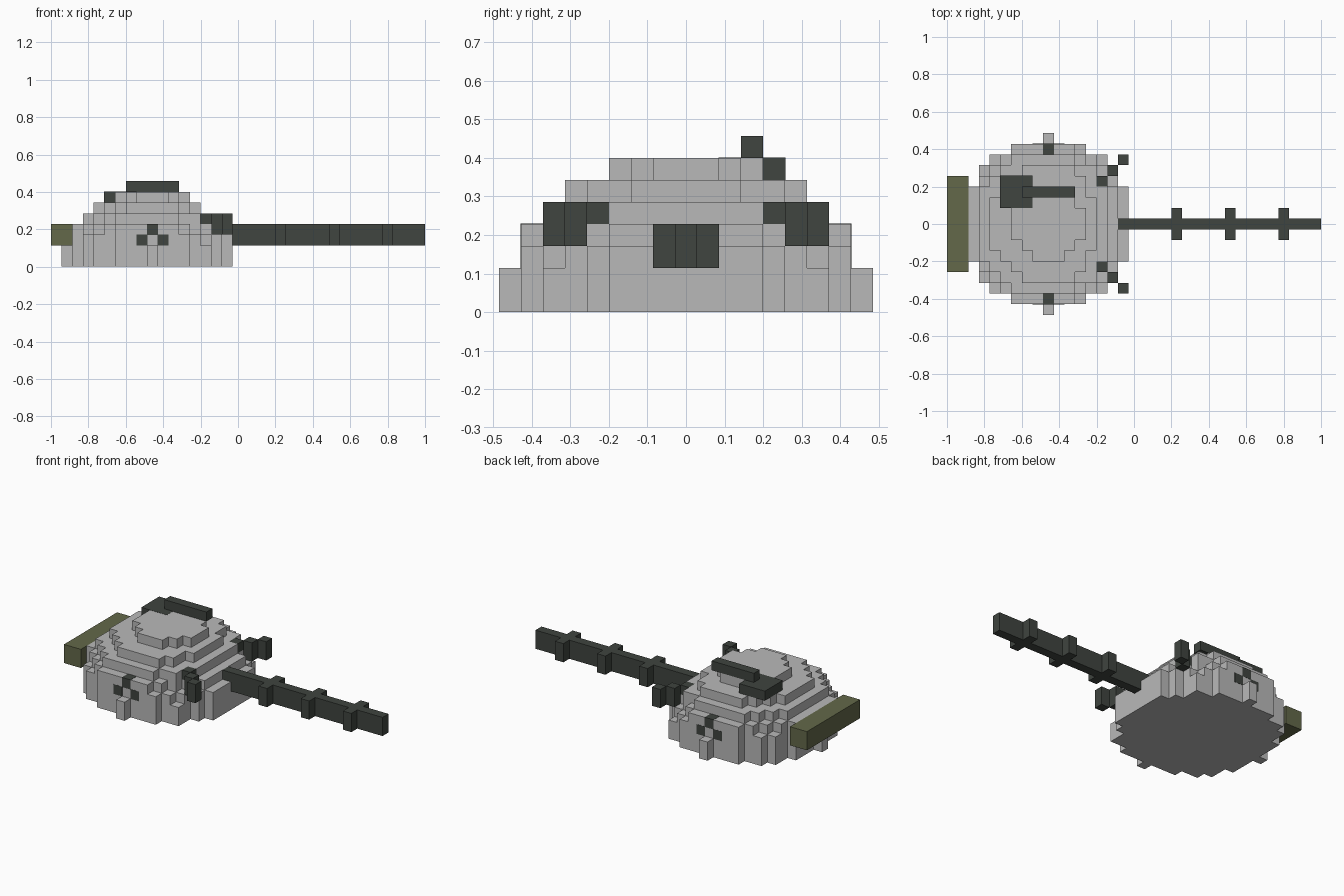
import bpy
import bmesh

U = 2 / 35          # block size
CX = -1 + 9.5 * U   # centre column of the round hull

cube = bpy.data.objects.get("Cube")
if cube:
    bpy.data.objects.remove(cube, do_unlink=True)


def material(name, rgb):
    m = bpy.data.materials.new(name)
    m.use_nodes = True
    m.diffuse_color = (*rgb, 1)
    bsdf = next(n for n in m.node_tree.nodes if n.type == 'BSDF_PRINCIPLED')
    bsdf.inputs["Base Color"].default_value = (*rgb, 1)
    return m


GREY = material("light grey", (0.485, 0.485, 0.485))
DARK = material("dark grey green", (0.050, 0.058, 0.050))
OLIVE = material("olive", (0.125, 0.138, 0.067))


def finish(name, bm, mat):
    bmesh.ops.recalc_face_normals(bm, faces=bm.faces)
    me = bpy.data.meshes.new(name)
    bm.to_mesh(me)
    bm.free()
    me.materials.append(mat)
    ob = bpy.data.objects.new(name, me)
    bpy.context.collection.objects.link(ob)
    return ob


def block(name, xs, ys, zs, mat, grow=0.0):
    """Box over inclusive block ranges, counted from the hull centre."""
    lo = [CX + (xs[0] - .5) * U, (ys[0] - .5) * U, zs[0] * U]
    hi = [CX + (xs[1] + .5) * U, (ys[1] + .5) * U, (zs[1] + 1) * U]
    bm = bmesh.new()
    bmesh.ops.create_cube(bm, size=1)
    for v in bm.verts:
        v.co = [(hi[i] + grow) if v.co[i] > 0 else (lo[i] - grow) for i in range(3)]
    return finish(name, bm, mat)


def tier(name, rows, z0, z1):
    """Stepped disc: rows give (min, max) column for each row out from the middle."""
    n = len(rows) - 1
    right, left = [], []
    for j in range(-n, n + 1):
        a, b = rows[abs(j)]
        for y in (j - .5, j + .5):
            right.append((b + .5, y))
            left.append((a - .5, y))
    pts = []
    for p in right + left[::-1]:
        if not pts or p != pts[-1]:
            pts.append(p)
    bm = bmesh.new()
    face = bm.faces.new([bm.verts.new((CX + x * U, y * U, z0 * U)) for x, y in pts])
    top = bmesh.ops.extrude_face_region(bm, geom=[face], use_keep_orig=True)["geom"]
    bmesh.ops.translate(bm, vec=(0, 0, (z1 - z0) * U),
                        verts=[g for g in top if isinstance(g, bmesh.types.BMVert)])
    bmesh.ops.dissolve_limit(bm, angle_limit=0.01, verts=bm.verts, edges=bm.edges)
    return finish(name, bm, GREY)


# Stepped round hull, bottom to top
tier("hull_base", [(-8, 7)] + [(-7, 7)] * 3 + [(-6, 6), (-6, 5), (-5, 5), (-3, 3), (0, 0)], 0, 2)
tier("hull_belt", [(-7, 7)] * 4 + [(-6, 6), (-6, 5), (-5, 4), (-3, 3)], 2, 3)
tier("hull_shoulder", [(-7, 6)] * 4 + [(-6, 5), (-5, 4), (-4, 3), (-3, 2)], 3, 4)
tier("upper_step_1", [(-6, 5)] * 4 + [(-5, 4), (-4, 4), (-3, 2)], 4, 5)
tier("upper_step_2", [(-5, 4)] * 3 + [(-4, 3), (-3, 3), (-2, 2)], 5, 6)
tier("roof", [(-3, 3)] * 2 + [(-2, 2), (-1, 1)], 6, 7)

# Rear stowage box
block("rear_box", (-9, -8), (-4, 4), (2, 3), OLIVE)

# Main barrel with bands
block("barrel_root", (7, 7), (0, 0), (3, 3), DARK)
block("barrel", (8, 25), (0, 0), (2, 3), DARK)
for k, x in enumerate((12, 17, 22)):
    for side, y in (("left", 1), ("right", -1)):
        block(f"barrel_band_{k + 1}_{side}", (x, x), (y, y), (2, 3), DARK)

# Roof hatch and the gun on it
block("hatch", (-4, -2), (2, 4), (6, 6), DARK, 0.001)
block("roof_gun", (-2, 2), (3, 3), (7, 7), DARK)

# Launchers and side dots, mirrored
for side, s in (("left", 1), ("right", -1)):
    block(f"launcher_arm_{side}", (5, 5), (4 * s, 4 * s), (4, 4), DARK)
    block(f"launcher_inner_{side}", (6, 6), (5 * s, 5 * s), (3, 4), DARK)
    block(f"launcher_outer_{side}", (7, 7), (6 * s, 6 * s), (3, 4), DARK)
    for k, (x, z) in enumerate(((-1, 2), (0, 3), (1, 2))):
        block(f"side_dot_{k + 1}_{side}", (x, x), (7 * s, 7 * s), (z, z), DARK, 0.001)
